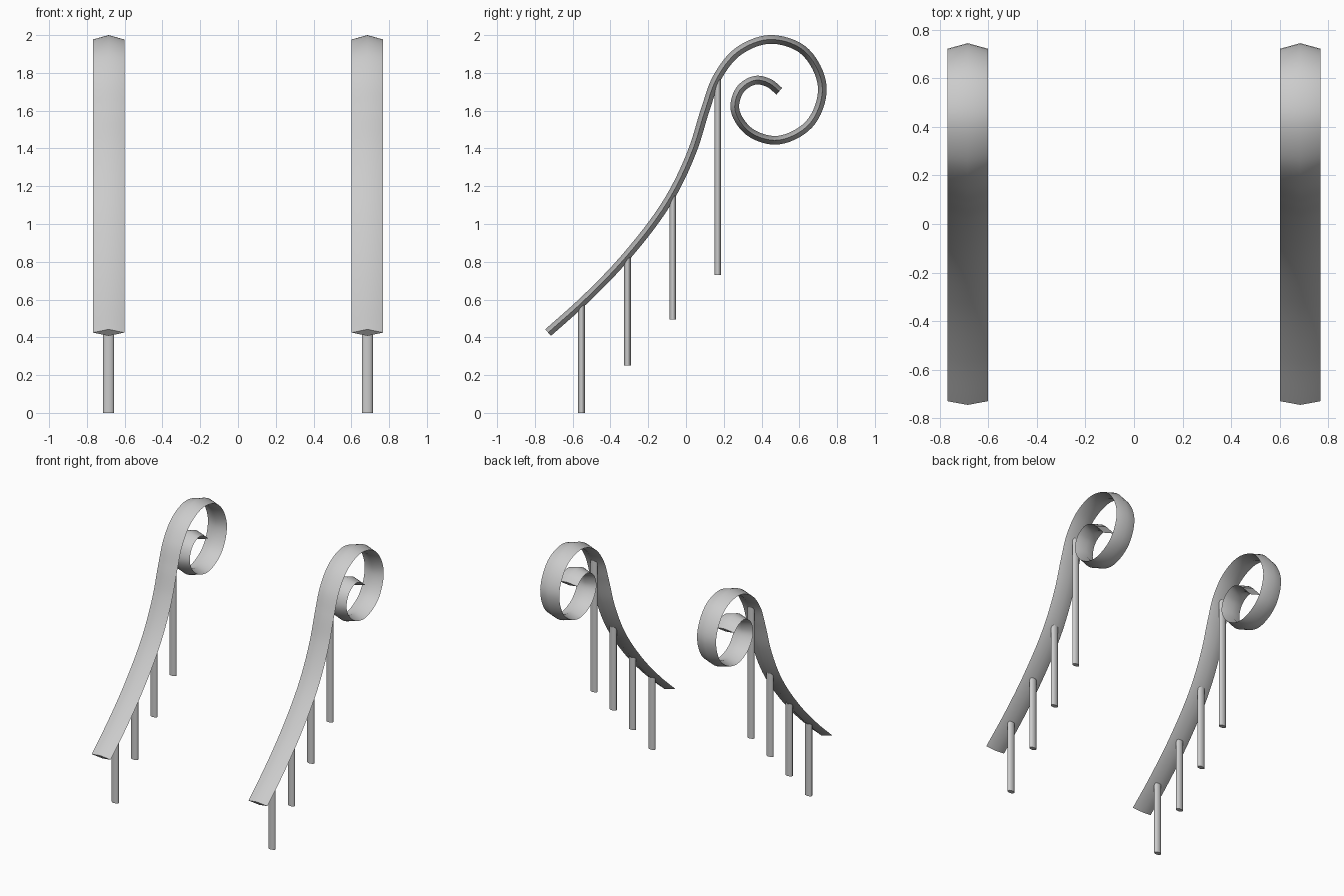
import bpy, bmesh, math
from mathutils import Vector

if "Cube" in bpy.data.objects:
    bpy.data.objects.remove(bpy.data.objects["Cube"])

RAIL_X = 0.685        # distance of each rail from the middle
HALF_W = 0.083        # half width of the rail band
HALF_T = 0.023        # half thickness at the central ridge

# centre line of the scrolled rail, as (y, z)
PATH = [(-0.73, 0.425), (-0.553, 0.583), (-0.31, 0.835), (-0.07, 1.165),
        (0.04, 1.405), (0.103, 1.608), (0.166, 1.777), (0.272, 1.91),
        (0.441, 1.977), (0.615, 1.925), (0.722, 1.72), (0.652, 1.528),
        (0.467, 1.443), (0.325, 1.497), (0.258, 1.618), (0.293, 1.719),
        (0.375, 1.762), (0.441, 1.745), (0.494, 1.703)]


def smooth_path(points, steps=8):
    """Catmull-Rom spline with chord-length knots."""
    p = [Vector(q) for q in points]
    p = [2 * p[0] - p[1]] + p + [2 * p[-1] - p[-2]]
    out = []
    for i in range(1, len(p) - 2):
        a, b, c, d = p[i - 1:i + 3]
        h0, h1, h2 = (b - a).length, (c - b).length, (d - c).length
        m0 = ((b - a) / h0 * h1 + (c - b) / h1 * h0) / (h0 + h1) * h1
        m1 = ((c - b) / h1 * h2 + (d - c) / h2 * h1) / (h1 + h2) * h1
        for s in range(steps):
            t = s / steps
            out.append((2*t**3 - 3*t**2 + 1) * b + (t**3 - 2*t**2 + t) * m0
                       + (3*t**2 - 2*t**3) * c + (t**3 - t**2) * m1)
    return out + [p[-2]]


def finish(bm, name):
    bmesh.ops.recalc_face_normals(bm, faces=bm.faces[:])
    mesh = bpy.data.meshes.new(name)
    bm.to_mesh(mesh)
    bm.free()
    obj = bpy.data.objects.new(name, mesh)
    bpy.context.collection.objects.link(obj)
    bpy.ops.object.select_all(action='DESELECT')
    obj.select_set(True)
    bpy.context.view_layer.objects.active = obj
    bpy.ops.object.shade_smooth_by_angle(angle=math.radians(45))
    return obj


def make_rail(name, x):
    """Sweep a flat diamond section along the scroll."""
    pts = smooth_path(PATH)
    bm = bmesh.new()
    rings = []
    for i, p in enumerate(pts):
        t = (pts[min(i + 1, len(pts) - 1)] - pts[max(i - 1, 0)]).normalized()
        n = Vector((-t.y, t.x))
        section = [(-HALF_W, 0), (0, HALF_T), (HALF_W, 0), (0, -HALF_T)]
        rings.append([bm.verts.new((x + w, p.x + n.x * h, p.y + n.y * h))
                      for w, h in section])
    for a, b in zip(rings, rings[1:]):
        for k in range(4):
            j = (k + 1) % 4
            bm.faces.new((a[k], a[j], b[j], b[k]))
    bm.faces.new(rings[0])
    bm.faces.new(rings[-1])
    return finish(bm, name)


def make_post(name, x, y, z0, z1):
    """Slim oval post."""
    bm = bmesh.new()
    bmesh.ops.create_cone(bm, cap_ends=True, segments=16,
                          radius1=1, radius2=1, depth=1)
    bmesh.ops.scale(bm, vec=(0.029, 0.0175, z1 - z0), verts=bm.verts)
    bmesh.ops.translate(bm, vec=(x, y, (z0 + z1) / 2), verts=bm.verts)
    return finish(bm, name)


# y, bottom and top of each post, stepping up the stair
POSTS = [(-0.553, 0.0, 0.575), (-0.31, 0.25, 0.825),
         (-0.07, 0.495, 1.155), (0.168, 0.73, 1.765)]

for side, x in (("left", -RAIL_X), ("right", RAIL_X)):
    make_rail(f"handrail_{side}", x)
    for n, (y, z0, z1) in enumerate(POSTS, 1):
        make_post(f"post_{side}_{n}", x, y, z0, z1)
